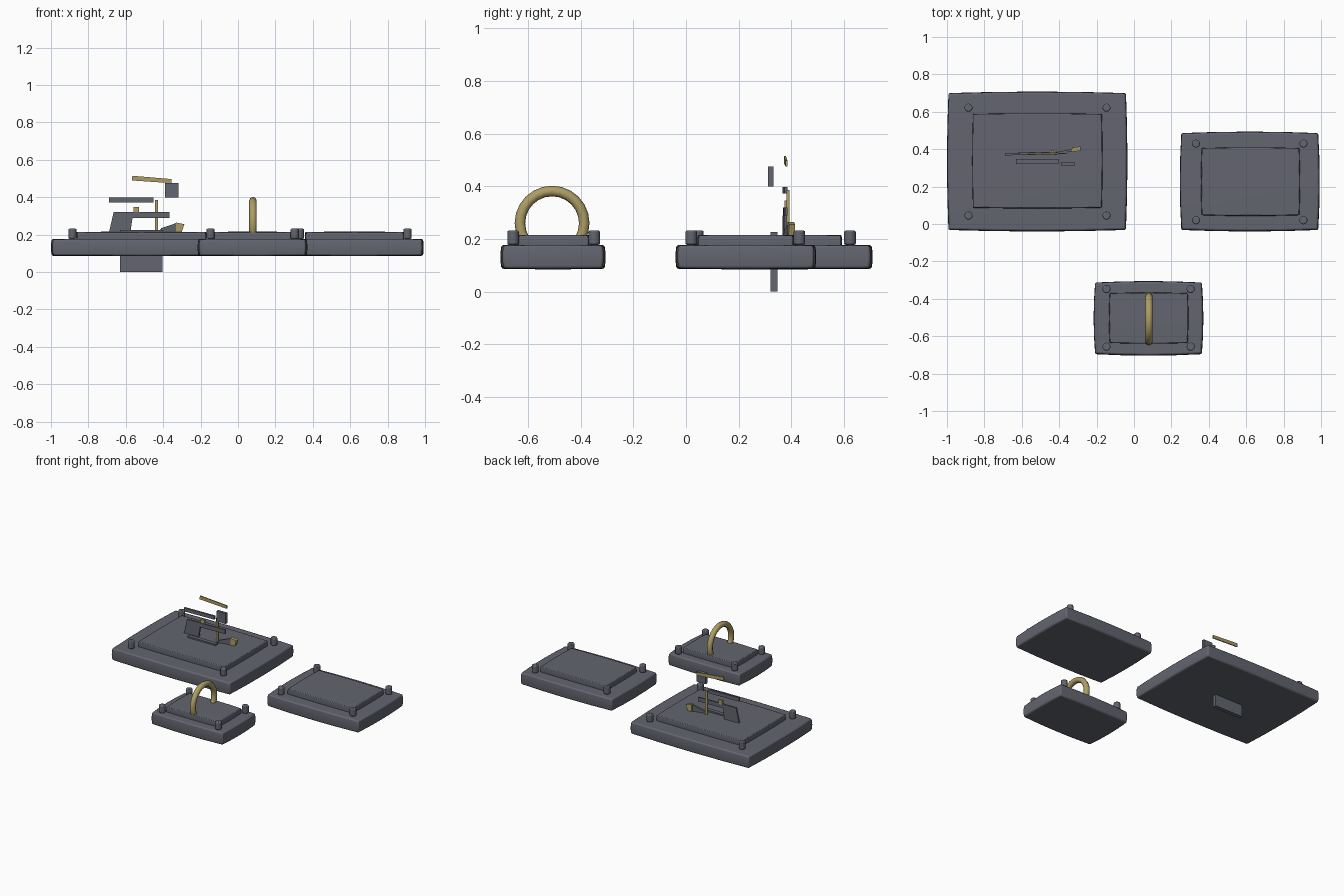
import bpy, bmesh, math
from mathutils import Vector

if "Cube" in bpy.data.objects:
    bpy.data.objects.remove(bpy.data.objects["Cube"])


def material(name, color):
    m = bpy.data.materials.new(name)
    m.diffuse_color = color
    m.use_nodes = True
    m.node_tree.nodes["Principled BSDF"].inputs["Base Color"].default_value = m.diffuse_color
    return m


slate = material("slate", (0.125, 0.13, 0.16, 1))
brass = material("brass", (0.42, 0.34, 0.13, 1))


def finish(bm, name, mat, bevel=0.0, smooth=False):
    bmesh.ops.recalc_face_normals(bm, faces=bm.faces)
    me = bpy.data.meshes.new(name)
    bm.to_mesh(me)
    bm.free()
    me.materials.append(mat)
    ob = bpy.data.objects.new(name, me)
    bpy.context.collection.objects.link(ob)
    if bevel:
        mod = ob.modifiers.new("bevel", 'BEVEL')
        mod.width, mod.segments = bevel, 2
        mod.limit_method, mod.angle_limit = 'ANGLE', math.radians(40)
    if smooth:
        bpy.ops.object.select_all(action='DESELECT')
        ob.select_set(True)
        bpy.context.view_layer.objects.active = ob
        bpy.ops.object.shade_smooth_by_angle(angle=math.radians(35))
    return ob


def slab(name, x0, x1, y0, y1, z0, z1, bulge, bevel):
    """Box with gently swollen faces."""
    c = Vector((x0 + x1, y0 + y1, z0 + z1)) / 2
    h = Vector((x1 - x0, y1 - y0, z1 - z0)) / 2
    bm = bmesh.new()
    bmesh.ops.create_cube(bm, size=2)
    bmesh.ops.subdivide_edges(bm, edges=bm.edges[:], cuts=3, use_grid_fill=True)
    for v in bm.verts:
        u, w, t = v.co
        v.co = c + Vector((u * (h.x - bulge * (w * w + 0.5 * t * t)),
                           w * (h.y - bulge * (u * u + 0.5 * t * t)),
                           t * (h.z - 0.25 * bulge * (u * u + w * w))))
    return finish(bm, name, slate, bevel, True)


def panel(name, mat, outline, y0, y1, yaw=0.0):
    """Thin plate from an xz outline; yaw shears it in y along x."""
    bm = bmesh.new()
    mx = sum(p[0] for p in outline) / len(outline)
    rows = [[bm.verts.new((x, y + yaw * (x - mx), z)) for x, z in outline] for y in (y0, y1)]
    bm.faces.new(rows[0])
    bm.faces.new(rows[1])
    n = len(outline)
    for i in range(n):
        j = (i + 1) % n
        bm.faces.new((rows[0][i], rows[0][j], rows[1][j], rows[1][i]))
    return finish(bm, name, mat)


def rect(x0, x1, z0, z1):
    return [(x0, z0), (x1, z0), (x1, z1), (x0, z1)]


def peg(name, x, y):
    bm = bmesh.new()
    bmesh.ops.create_cone(bm, cap_ends=True, segments=12, radius1=0.022, radius2=0.022, depth=0.054)
    bmesh.ops.translate(bm, verts=bm.verts, vec=(x, y, 0.205))
    finish(bm, name, slate, 0.006, True)


# Platforms: base bounds, raised plate bounds, peg positions
platforms = {
    "large": ((-1, -0.035, -0.04, 0.708), (-0.865, -0.168, 0.083, 0.592), (-0.885, -0.147, 0.045, 0.622)),
    "medium": ((0.245, 0.993, -0.04, 0.494), (0.358, 0.888, 0.043, 0.41), (0.331, 0.906, 0.02, 0.43)),
    "small": ((-0.216, 0.371, -0.704, -0.305), (-0.134, 0.291, -0.64, -0.366), (-0.147, 0.303, -0.656, -0.348)),
}
for size, (base, plate, pegs) in platforms.items():
    slab(size + "_base", *base, 0.085, 0.179, 0.008, 0.008)
    slab(size + "_raised_plate", *plate, 0.165, 0.216, 0.004, 0.004)
    for i, px in enumerate(pegs[:2]):
        for j, py in enumerate(pegs[2:]):
            peg(f"{size}_peg_{i}{j}", px, py)

# Brass ring standing in the small platform
bpy.ops.mesh.primitive_torus_add(major_segments=24, minor_segments=8, major_radius=0.122,
                                 minor_radius=0.02, location=(0.08, -0.508, 0.26),
                                 rotation=(0, math.pi / 2, 0))
ring = bpy.context.object
ring.name = "brass_ring"
ring.data.materials.append(brass)
bpy.ops.object.shade_smooth_by_angle(angle=math.radians(50))

# Loose parts displayed on the large platform
panel("through_block", slate, rect(-0.63, -0.405, 0.0, 0.226), 0.32, 0.348)
panel("floating_block", slate, rect(-0.39, -0.317, 0.40, 0.475), 0.312, 0.332)
panel("stock", slate, [(-0.69, 0.212), (-0.575, 0.212), (-0.56, 0.32), (-0.665, 0.32)], 0.369, 0.381, 0.04)
panel("body_bar", slate, rect(-0.565, -0.367, 0.29, 0.32), 0.372, 0.382, 0.03)
panel("upper_bar", slate, rect(-0.69, -0.452, 0.372, 0.398), 0.37, 0.382, 0.03)
panel("grip", slate, [(-0.43, 0.212), (-0.33, 0.212), (-0.33, 0.262), (-0.41, 0.235)], 0.38, 0.392, 0.2)
panel("brass_post", brass, rect(-0.445, -0.427, 0.212, 0.386), 0.382, 0.392)
panel("brass_stud", brass, rect(-0.56, -0.53, 0.315, 0.347), 0.374, 0.386)
panel("brass_end_block", brass, [(-0.332, 0.212), (-0.302, 0.212), (-0.287, 0.256), (-0.332, 0.265)], 0.388, 0.411, 0.12)
panel("brass_top_bar", brass, [(-0.567, 0.49), (-0.355, 0.475), (-0.355, 0.497), (-0.565, 0.515)], 0.374, 0.382, 0.03)
